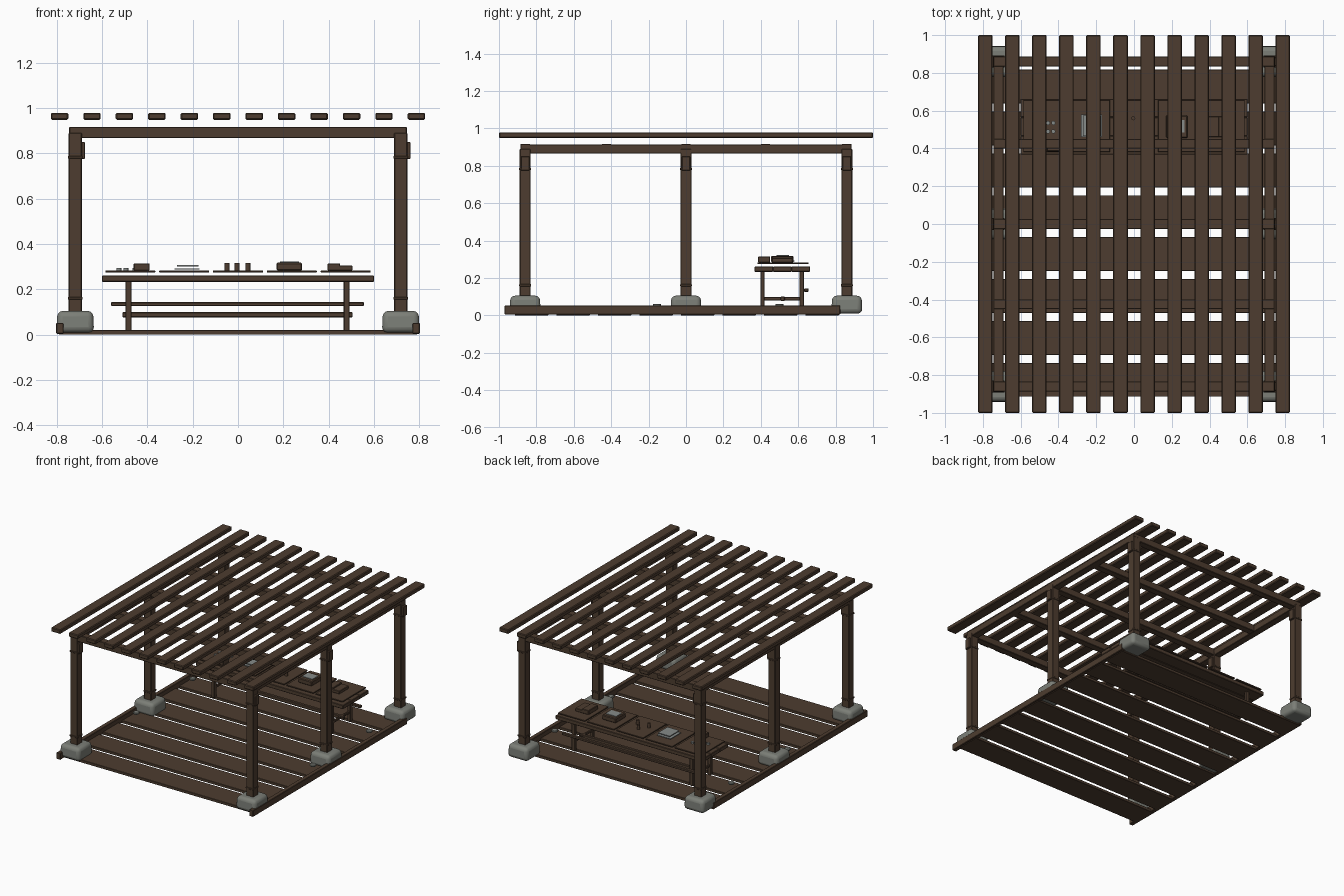
import bpy, math

if "Cube" in bpy.data.objects:
    bpy.data.objects.remove(bpy.data.objects["Cube"])


def material(name, rgb):
    m = bpy.data.materials.new(name)
    m.diffuse_color = (*rgb, 1)
    m.use_nodes = True
    m.node_tree.nodes["Principled BSDF"].inputs["Base Color"].default_value = m.diffuse_color
    return m


WOOD = material("dark_wood", (0.075, 0.046, 0.029))
STONE = material("grey_stone", (0.20, 0.21, 0.185))
METAL = material("pale_metal", (0.24, 0.26, 0.25))


def box(name, x, y, z, mat=WOOD, bevel=0.003, segments=1):
    """Box from (min, max) ranges on each axis, with softened edges."""
    bpy.ops.mesh.primitive_cube_add(size=1)
    o = bpy.context.object
    o.name = name
    for v in o.data.vertices:
        v.co = [r[0] if c < 0 else r[1] for c, r in zip(v.co, (x, y, z))]
    o.data.materials.append(mat)
    if bevel:
        b = o.modifiers.new("soft_edges", 'BEVEL')
        b.width = bevel
        b.segments = segments
    return o


def around(c, half):
    return (c - half, c + half)


def disc(name, loc, radius, depth, mat, sides=12):
    bpy.ops.mesh.primitive_cylinder_add(vertices=sides, radius=radius, depth=depth, location=loc)
    o = bpy.context.object
    o.name = name
    o.data.materials.append(mat)
    return o


# Roof slats running front to back
for i in range(12):
    box("roof_slat", around(-0.787 + i * 0.1431, 0.0385), (-1, 1), (0.948, 0.979), bevel=0.005)

# Roof frame: side beams and cross beams
for x in (-0.718, 0.718):
    box("side_beam", around(x, 0.027), (-0.885, 0.885), (0.866, 0.914))
for y in (-0.86, -0.425, 0, 0.425, 0.86):
    box("cross_beam", (-0.745, 0.745), around(y, 0.026), (0.867, 0.917))

# Posts with footings, collars and a plate on one face
for x in (-0.718, 0.718):
    for y in (-0.86, 0, 0.86):
        box("post", around(x, 0.029), around(y, 0.029), (0.08, 0.89))
        for z in (0.161, 0.783):
            box("post_collar", around(x, 0.032), around(y, 0.032), around(z, 0.006), bevel=0.002)
        box("post_plate", (x + 0.025, x + 0.043), around(y, 0.023), (0.775, 0.85))
        f = box("footing", around(x, 0.083), around(y, 0.083), (0.01, 0.105), STONE, 0.024, 3)
        for v in f.data.vertices:
            if v.co.z > 0.05:
                v.co.x = x + (v.co.x - x) * 0.95
                v.co.y = y + (v.co.y - y) * 0.95
        bpy.ops.object.shade_smooth_by_angle(angle=math.radians(40))

# Deck boards and side rails
for i in range(8):
    box("deck_board", (-0.79, 0.79), around(-0.825 + i * 0.2218, 0.0895), (0, 0.02), bevel=0.002)
for s in (-1, 1):
    box("deck_rail", around(s * 0.786, 0.016), (-0.97, 0.825), (0.004, 0.052))
    # Flat stones by the rails
    for y in (-0.155, 0.5):
        p = disc("flat_stone", (s * 0.72, y, 0.055), 0.023, 0.014, STONE, 10)
        p.modifiers.new("soft_edges", 'BEVEL').width = 0.004

# Work table: top boards, legs and stretchers
for k in range(3):
    y0 = 0.367 + k * 0.099
    box("table_board", (-0.6, 0.6), (y0, y0 + 0.098), (0.233, 0.262))
for x in (-0.483, 0.479):
    for y in (0.409, 0.619):
        box("table_leg", around(x, 0.013), around(y, 0.012), (0.018, 0.235))
box("back_stretcher", (-0.56, 0.555), (0.631, 0.655), (0.126, 0.144))
box("low_stretcher", (-0.51, 0.506), (0.505, 0.528), (0.077, 0.1))
for x in (-0.483, 0.479):
    box("leg_tie", around(x, 0.008), (0.41, 0.62), (0.08, 0.098))

# Five display mats
mats = [-0.475 + i * 0.2375 for i in range(5)]
for x in mats:
    box("display_mat", around(x, 0.11), (0.382, 0.656), (0.275, 0.283), bevel=0.001)

# First mat: block and small tokens
box("small_block", (-0.46, -0.39), (0.385, 0.45), (0.283, 0.315))
for x in (-0.525, -0.495, -0.455, -0.427):
    for y in (0.49, 0.535):
        disc("token", (x, y, 0.288), 0.011, 0.011, METAL)

# Second mat: stacked sheets
box("lower_sheet", (-0.28, -0.17), (0.46, 0.58), (0.288, 0.293), METAL, 0)
box("upper_sheet", (-0.27, -0.175), (0.465, 0.575), (0.302, 0.308), METAL, 0)

# Third mat: upright pegs
for x, y in ((-0.048, 0.5), (-0.004, 0.56), (0.044, 0.5)):
    disc("peg", (x, y, 0.299), 0.011, 0.034, WOOD)

# Fourth mat: box with an inlaid lid
box("lidded_box", (0.17, 0.283), (0.455, 0.575), (0.283, 0.318), bevel=0.005)
box("lid_inlay", (0.185, 0.268), (0.485, 0.55), (0.316, 0.322), METAL, 0)

# Fifth mat: low box and thin tray
box("low_box", (0.395, 0.45), (0.46, 0.57), (0.283, 0.315))
box("thin_tray", (0.44, 0.505), (0.46, 0.57), (0.283, 0.306))
